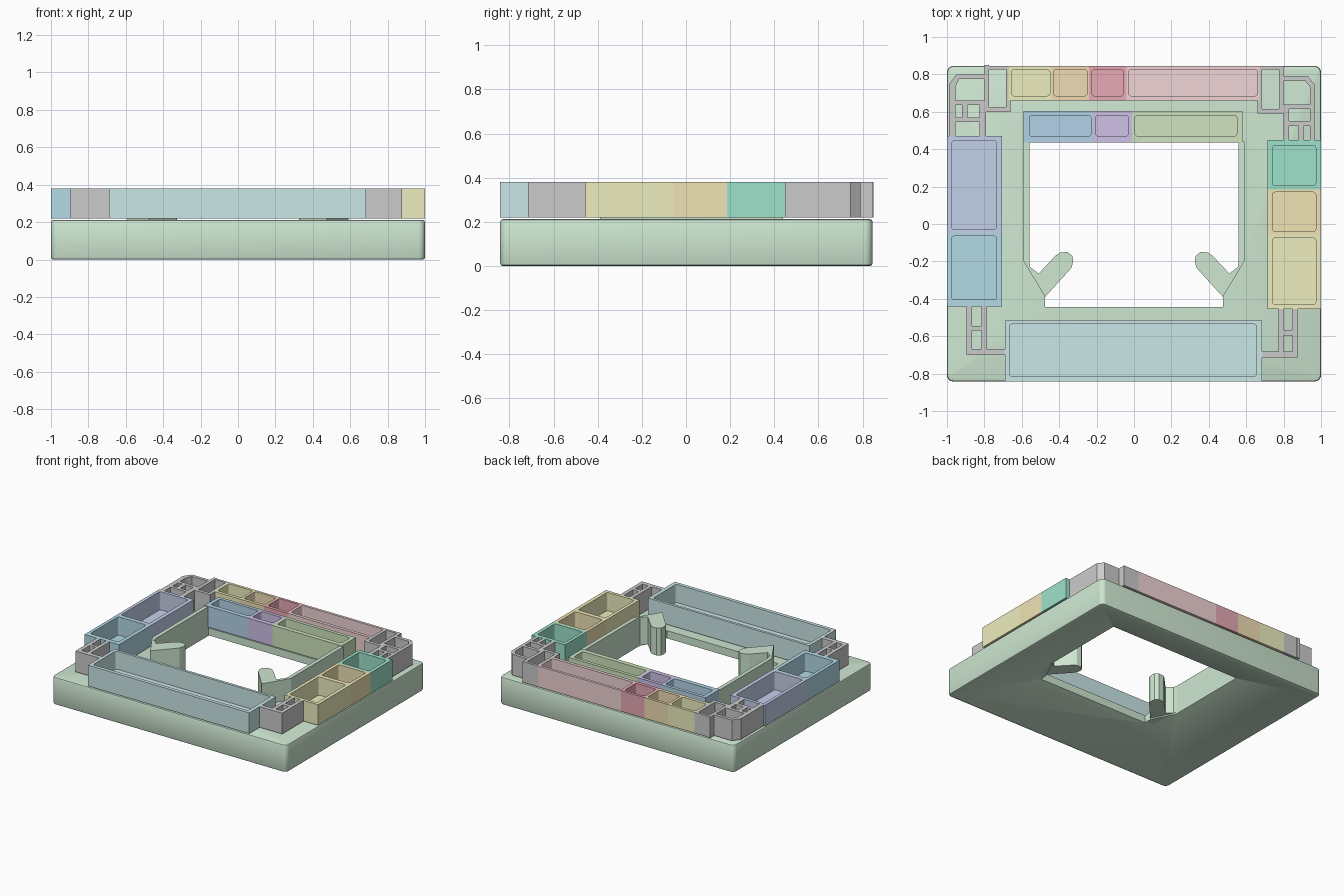
import bpy, bmesh, math

if "Cube" in bpy.data.objects:
    bpy.data.objects.remove(bpy.data.objects["Cube"])

Z0, Z1 = 0.22, 0.38          # bottom and top of the raised trays
GREEN = (0.62, 0.80, 0.64)


def finish(name, bm, color=None):
    bmesh.ops.recalc_face_normals(bm, faces=bm.faces[:])
    me = bpy.data.meshes.new(name)
    bm.to_mesh(me)
    bm.free()
    ob = bpy.data.objects.new(name, me)
    bpy.context.collection.objects.link(ob)
    if color:
        mat = bpy.data.materials.new(name + "_color")
        mat.diffuse_color = (*color, 1)
        mat.use_nodes = True
        mat.node_tree.nodes["Principled BSDF"].inputs["Base Color"].default_value = mat.diffuse_color
        me.materials.append(mat)
    return ob


def loft(bm, low, high, z0, z1):
    """Closed solid between two outlines with equal point counts."""
    a = [bm.verts.new((x, y, z0)) for x, y in low]
    b = [bm.verts.new((x, y, z1)) for x, y in high]
    n = len(a)
    bm.faces.new(a)
    bm.faces.new(b)
    for i in range(n):
        j = (i + 1) % n
        bm.faces.new((a[i], a[j], b[j], b[i]))


def rect(x0, x1, y0, y1):
    return [(x0, y0), (x1, y0), (x1, y1), (x0, y1)]


def prism(name, outlines, z0, z1, color=None):
    bm = bmesh.new()
    for o in outlines:
        loft(bm, o, o, z0, z1)
    return finish(name, bm, color)


def tray(name, color, outer, inner, floor=0.24):
    """Open box with a round-cornered pocket."""
    bm = bmesh.new()
    rings = [[bm.verts.new((x, y, z)) for x, y in rect(*r)]
             for r, z in ((outer, Z0), (outer, Z1), (inner, Z1), (inner, floor))]
    bm.faces.new(rings[0])
    bm.faces.new(rings[3])
    for a, b in zip(rings, rings[1:]):
        for i in range(4):
            j = (i + 1) % 4
            bm.faces.new((a[i], a[j], b[j], b[i]))
    bmesh.ops.recalc_face_normals(bm, faces=bm.faces[:])
    corners = [e for e in bm.edges
               if {e.verts[0], e.verts[1]} in [{rings[2][i], rings[3][i]} for i in range(4)]]
    bmesh.ops.bevel(bm, geom=corners, offset=0.014, segments=3, profile=0.5, affect='EDGES')
    return finish(name, bm, color)


def cut(ob, cutter):
    mod = ob.modifiers.new("cut", 'BOOLEAN')
    mod.operation, mod.solver, mod.object = 'DIFFERENCE', 'EXACT', cutter
    bpy.context.view_layer.objects.active = ob
    bpy.ops.object.modifier_apply(modifier=mod.name)
    bpy.data.objects.remove(cutter)


# Base slab with rounded edges
bm = bmesh.new()
o = rect(-1, 1, -0.842, 0.845)
loft(bm, o, o, 0, 0.212)
bmesh.ops.recalc_face_normals(bm, faces=bm.faces[:])
upright = [e for e in bm.edges if abs(e.verts[0].co.z - e.verts[1].co.z) > 0.1]
bmesh.ops.bevel(bm, geom=upright, offset=0.035, segments=5, profile=0.5, affect='EDGES')
rim = [e for e in bm.edges if abs(e.verts[0].co.z - e.verts[1].co.z) < 1e-5]
bmesh.ops.bevel(bm, geom=rim, offset=0.012, segments=2, profile=0.5, affect='EDGES')
base = finish("base", bm, GREEN)

# Sloped hollow underside
bm = bmesh.new()
loft(bm, rect(-0.975, 0.975, -0.817, 0.82), rect(-0.55, 0.55, -0.44, 0.44), -0.002, 0.155)
cut(base, finish("underside_cutter", bm))

# Central opening
half = [(-0.56, 0.44), (-0.56, -0.22), (-0.475, -0.39), (-0.475, -0.445)]
opening = half + [(-x, y) for x, y in reversed(half)]
cut(base, prism("opening_cutter", [opening], -0.1, 0.4))

# Thin side walls and hooked clips around the opening, mirrored
clip = [(-0.59, -0.2), (-0.56, -0.2), (-0.555, -0.23), (-0.51, -0.265),
        (-0.42, -0.17), (-0.395, -0.152), (-0.355, -0.15), (-0.33, -0.17),
        (-0.325, -0.2), (-0.335, -0.235), (-0.475, -0.39)]
for side, s in (("left", 1), ("right", -1)):
    prism(side + "_inner_wall", [[(s * x, y) for x, y in rect(-0.59, -0.56, -0.2, 0.44)]],
          0.16, 0.375, GREEN)
    prism(side + "_clip", [[(s * x, y) for x, y in clip]], 0.165, 0.375, GREEN)

# Trays: name, colour, outer (x0, x1, y0, y1), pocket
BACK, BACK_IN = (0.66, 0.845), (0.685, 0.825)
MID, MID_IN = (0.435, 0.605), (0.47, 0.58)
L, L_IN = (-1, -0.705), (-0.975, -0.735)
R, R_IN = (0.715, 1), (0.74, 0.972)
trays = [
    ("back_yellow_tray", (0.85, 0.86, 0.52), (-0.67, -0.44, *BACK), (-0.655, -0.45, *BACK_IN)),
    ("back_orange_tray", (0.87, 0.72, 0.46), (-0.44, -0.24, *BACK), (-0.43, -0.25, *BACK_IN)),
    ("back_red_tray", (0.80, 0.40, 0.46), (-0.24, -0.04, *BACK), (-0.225, -0.055, *BACK_IN)),
    ("back_pink_tray", (0.88, 0.66, 0.67), (-0.04, 0.67, *BACK), (-0.03, 0.66, *BACK_IN)),
    ("inner_blue_tray", (0.45, 0.65, 0.80), (-0.59, -0.22, *MID), (-0.56, -0.23, *MID_IN)),
    ("inner_purple_tray", (0.62, 0.54, 0.80), (-0.22, -0.01, *MID), (-0.205, -0.03, *MID_IN)),
    ("inner_green_tray", (0.62, 0.78, 0.52), (-0.01, 0.58, *MID), (0.005, 0.55, *MID_IN)),
    ("left_indigo_tray", (0.56, 0.64, 0.83), (*L, -0.05, 0.47), (*L_IN, -0.03, 0.445)),
    ("left_blue_tray", (0.45, 0.70, 0.79), (*L, -0.44, -0.05), (*L_IN, -0.405, -0.065)),
    ("right_green_tray", (0.34, 0.76, 0.60), (*R, 0.185, 0.45), (*R_IN, 0.205, 0.42)),
    ("right_orange_tray", (0.87, 0.77, 0.46), (*R, -0.055, 0.185), (*R_IN, -0.04, 0.17)),
    ("right_yellow_tray", (0.85, 0.86, 0.52), (*R, -0.455, -0.055), (*R_IN, -0.43, -0.075)),
    ("front_teal_tray", (0.60, 0.80, 0.81), (-0.69, 0.685, -0.842, -0.515),
     (-0.665, 0.655, -0.815, -0.535)),
]
for t in trays:
    tray(*t)

# Grey ladder connectors at the front corners
prism("front_left_connector", [rect(*r) for r in (
    (-0.895, -0.865, -0.70, -0.44), (-0.815, -0.787, -0.70, -0.44),
    (-0.895, -0.787, -0.57, -0.545), (-0.895, -0.69, -0.70, -0.667))], Z0, Z1)
prism("front_right_connector", [rect(*r) for r in (
    (0.772, 0.80, -0.715, -0.455), (0.848, 0.877, -0.715, -0.455),
    (0.772, 0.877, -0.595, -0.567), (0.685, 0.877, -0.715, -0.682))], Z0, Z1)

# Grey frames at the back corners: chamfered outer band plus straight bars
band_l = [(-0.99, 0.47), (-0.99, 0.745), (-0.95, 0.80), (-0.80, 0.80),
          (-0.80, 0.775), (-0.935, 0.775), (-0.955, 0.735), (-0.955, 0.47)]
prism("back_left_connector", [band_l] + [rect(*r) for r in (
    (-0.80, -0.775, 0.60, 0.85), (-0.685, -0.66, 0.60, 0.845),
    (-0.80, -0.66, 0.60, 0.625), (-0.80, -0.66, 0.825, 0.845),
    (-0.97, -0.78, 0.635, 0.66), (-0.97, -0.79, 0.545, 0.57),
    (-0.92, -0.89, 0.55, 0.65), (-0.825, -0.79, 0.47, 0.65))], Z0, Z1)
band_r = [(0.965, 0.45), (0.965, 0.745), (0.93, 0.79), (0.79, 0.79),
          (0.79, 0.765), (0.915, 0.765), (0.94, 0.735), (0.94, 0.45)]
prism("back_right_connector", [band_r] + [rect(*r) for r in (
    (0.66, 0.685, 0.59, 0.845), (0.775, 0.80, 0.59, 0.845),
    (0.66, 0.80, 0.59, 0.615), (0.66, 0.80, 0.825, 0.845),
    (0.78, 0.95, 0.615, 0.64), (0.80, 0.95, 0.525, 0.55),
    (0.80, 0.83, 0.45, 0.64), (0.88, 0.905, 0.45, 0.54))], Z0, Z1)

# Smooth the rounded base edges only
bpy.ops.object.select_all(action='DESELECT')
base.select_set(True)
bpy.context.view_layer.objects.active = base
bpy.ops.object.shade_smooth_by_angle(angle=math.radians(30))
